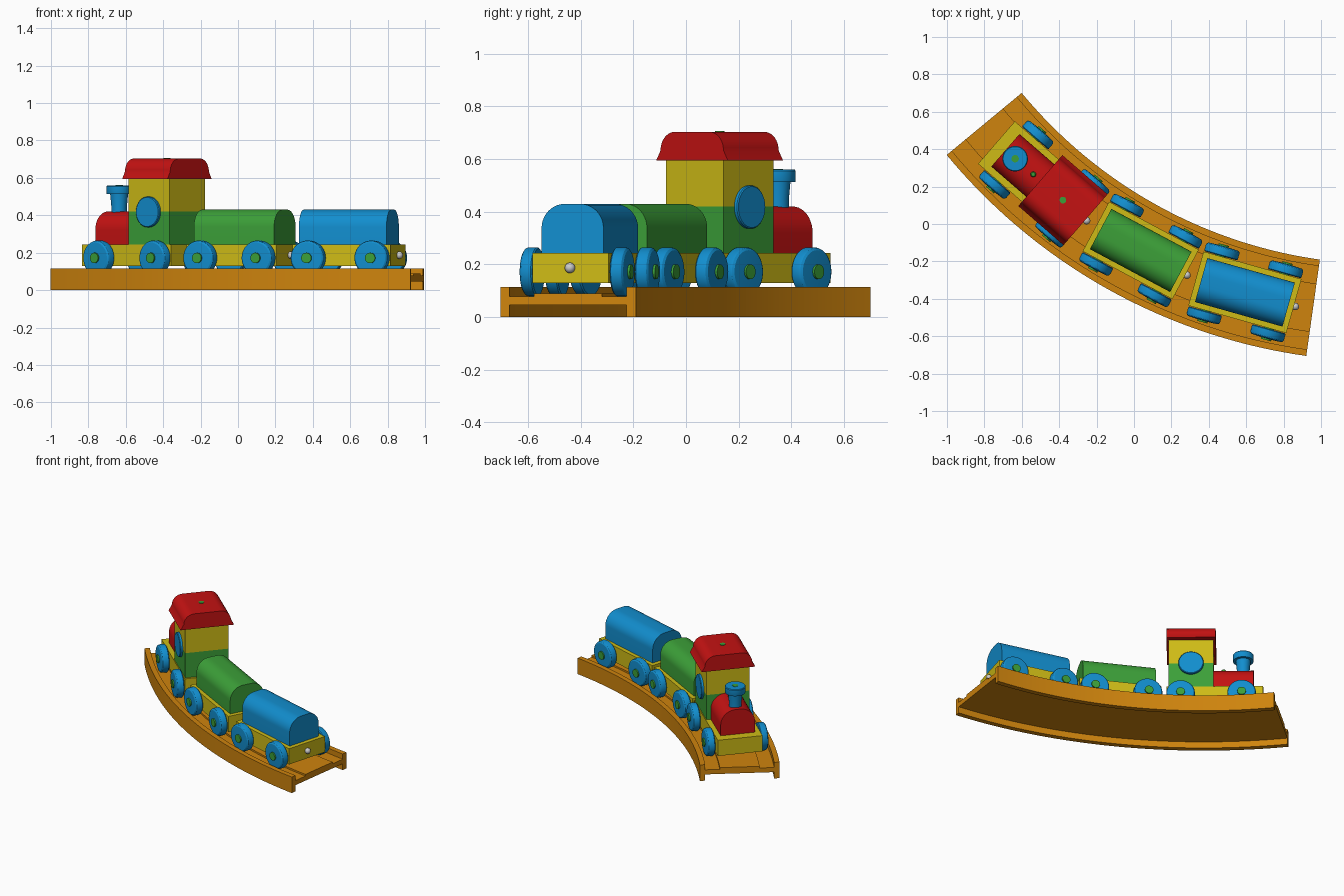
import bpy, bmesh
from math import sin, cos, pi, radians
from mathutils import Matrix, Vector

if "Cube" in bpy.data.objects:
    bpy.data.objects.remove(bpy.data.objects["Cube"])

COLORS = {"red": (0.55, 0.006, 0.006, 1), "blue": (0.006, 0.27, 0.62, 1),
          "green": (0.045, 0.35, 0.04, 1), "yellow": (0.62, 0.50, 0.008, 1),
          "orange": (0.62, 0.23, 0.004, 1)}
MATS = {}
for cname, rgba in COLORS.items():
    MATS[cname] = bpy.data.materials.new(cname)
    MATS[cname].diffuse_color = rgba

CENTRE = Vector((1.345, 2.31, 0))   # centre of the track curve
RADIUS = 2.785


def make(name, rings, color, frame=Matrix(), closed_caps=True):
    """Skin a list of closed rings of points into a capped solid."""
    bm = bmesh.new()
    loops = [[bm.verts.new(frame @ Vector(p)) for p in r] for r in rings]
    n = len(loops[0])
    for a, b in zip(loops, loops[1:]):
        for i in range(n):
            j = (i + 1) % n
            bm.faces.new((a[i], a[j], b[j], b[i]))
    bm.faces.new(loops[0])
    bm.faces.new(loops[-1])
    bmesh.ops.recalc_face_normals(bm, faces=bm.faces)
    me = bpy.data.meshes.new(name)
    bm.to_mesh(me)
    bm.free()
    ob = bpy.data.objects.new(name, me)
    bpy.context.collection.objects.link(ob)
    if color:
        me.materials.append(MATS[color])
    bpy.ops.object.select_all(action='DESELECT')
    ob.select_set(True)
    bpy.context.view_layer.objects.active = ob
    bpy.ops.object.shade_smooth_by_angle(angle=radians(30))
    return ob


def prism(name, profile, x0, x1, color, frame):
    """Extrude a (y, z) profile along the vehicle."""
    return make(name, [[(x, y, z) for y, z in profile] for x in (x0, x1)], color, frame)


def lathe(name, profile, color, frame, n=32):
    """Revolve a (radius, height) profile about local z."""
    return make(name, [[(r * cos(2 * pi * i / n), r * sin(2 * pi * i / n), h)
                        for i in range(n)] for r, h in profile], color, frame)


def box(w, z0, z1):
    return [(-w, z0), (w, z0), (w, z1), (-w, z1)]


def arch(w, z0, z1, r, top=None):
    """Profile with rounded upper corners; top narrows the shoulders."""
    s = w if top is None else top
    right = [(s - r + r * cos(t), z1 - r + r * sin(t))
             for t in [pi / 2 * i / 10 for i in range(11)]]
    return [(-w, z0), (w, z0)] + right + [(-y, z) for y, z in reversed(right)]


def track_frame(deg):
    a = radians(deg)
    pos = CENTRE + 2.779 * Vector((cos(a), sin(a), 0))
    return Matrix.Translation(pos) @ Matrix.Rotation(a + pi / 2, 4, 'Z')


def at(frame, x, y, z, side=None):
    m = frame @ Matrix.Translation((x, y, z))
    return m if side is None else m @ Matrix.Rotation(-side * pi / 2, 4, 'X')


def wheels(prefix, frame, axles):
    for k, x in enumerate(axles):
        lathe(f"{prefix}_axle_{k}", [(0.028, -0.215), (0.028, 0.215)], "green",
              at(frame, x, 0, 0.172, 1), 24)
        for side in (-1, 1):
            lathe(f"{prefix}_wheel_{k}_{'left' if side > 0 else 'right'}",
                  [(0.088, 0.153), (0.093, 0.158), (0.093, 0.19), (0.09, 0.198),
                   (0.082, 0.204), (0.04, 0.206)],
                  "blue", at(frame, x, 0, 0.172, side), 40)


def hitch(name, frame, x):
    n = 8
    prof = [(max(0.001, 0.02 * sin(pi * i / n)), -0.02 * cos(pi * i / n)) for i in range(n + 1)]
    lathe(name, prof, None, at(frame, x, 0, 0.187), 16)


# Curved track: walls, wheel grooves, raised middle, hollow underside
half = [(0.26, 0), (0.26, 0.115), (0.225, 0.115), (0.225, 0.078), (0.13, 0.078), (0.13, 0.09)]
section = half + [(-o, z) for o, z in reversed(half)] + [(-0.225, 0), (-0.225, 0.045),
                                                        (0.225, 0.045), (0.225, 0)]
STEPS = 40
rings = []
for i in range(STEPS + 1):
    a = radians(219.6 + (262.0 - 219.6) * i / STEPS)
    rings.append([(CENTRE.x + (RADIUS + o) * cos(a), CENTRE.y + (RADIUS + o) * sin(a), z)
                  for o, z in section])
make("curved_track", rings, "orange")

# Two wagons with rounded loads
for name, deg, color in (("middle_wagon", 241.9, "green"), ("rear_wagon", 254.3, "blue")):
    f = track_frame(deg)
    prism(name + "_base", box(0.15, 0.13, 0.243), -0.272, 0.272, "yellow", f)
    prism(name + "_load", arch(0.122, 0.243, 0.43, 0.092), -0.243, 0.243, color, f)
    wheels(name, f, (-0.177, 0.177))
    hitch(name + "_hitch", f, 0.28)

# Engine base, boiler and cab
f = track_frame(229.1)
prism("engine_base", box(0.15, 0.13, 0.243), -0.345, 0.285, "yellow", f)
prism("boiler", arch(0.115, 0.243, 0.42, 0.1), -0.282, -0.02, "red", f)
prism("cab_lower", box(0.145, 0.243, 0.42), -0.02, 0.27, "green", f)
prism("cab_upper", box(0.145, 0.42, 0.597), -0.02, 0.27, "yellow", f)
prism("cab_roof", arch(0.18, 0.595, 0.703, 0.07, 0.158), -0.035, 0.285, "red", f)
lathe("roof_stud", [(0.018, 0.69), (0.018, 0.706)], "green", at(f, 0.125, 0, 0), 16)
for side in (-1, 1):
    lathe(f"cab_window_{'left' if side > 0 else 'right'}",
          [(0.082, 0.14), (0.082, 0.158), (0.078, 0.162)], "blue", at(f, 0.125, 0, 0.418, side))
wheels("engine", f, (-0.205, 0.192))
hitch("engine_hitch", f, 0.293)

# Chimney and boiler pin
lathe("chimney", [(0.042, 0.40), (0.042, 0.45), (0.048, 0.513), (0.066, 0.513), (0.068, 0.518),
                  (0.068, 0.555), (0.064, 0.56)], "blue", at(f, -0.213, 0, 0))
lathe("chimney_stud", [(0.02, 0.55), (0.02, 0.563)], "green", at(f, -0.213, 0, 0), 16)
lathe("boiler_pin", [(0.015, 0.41), (0.015, 0.445), (0.01, 0.45)], "green", at(f, -0.085, 0, 0), 16)

for m in bpy.data.materials:
    if m.users and not m.is_grease_pencil:
        m.use_nodes = True
        m.node_tree.nodes["Principled BSDF"].inputs["Base Color"].default_value = m.diffuse_color
